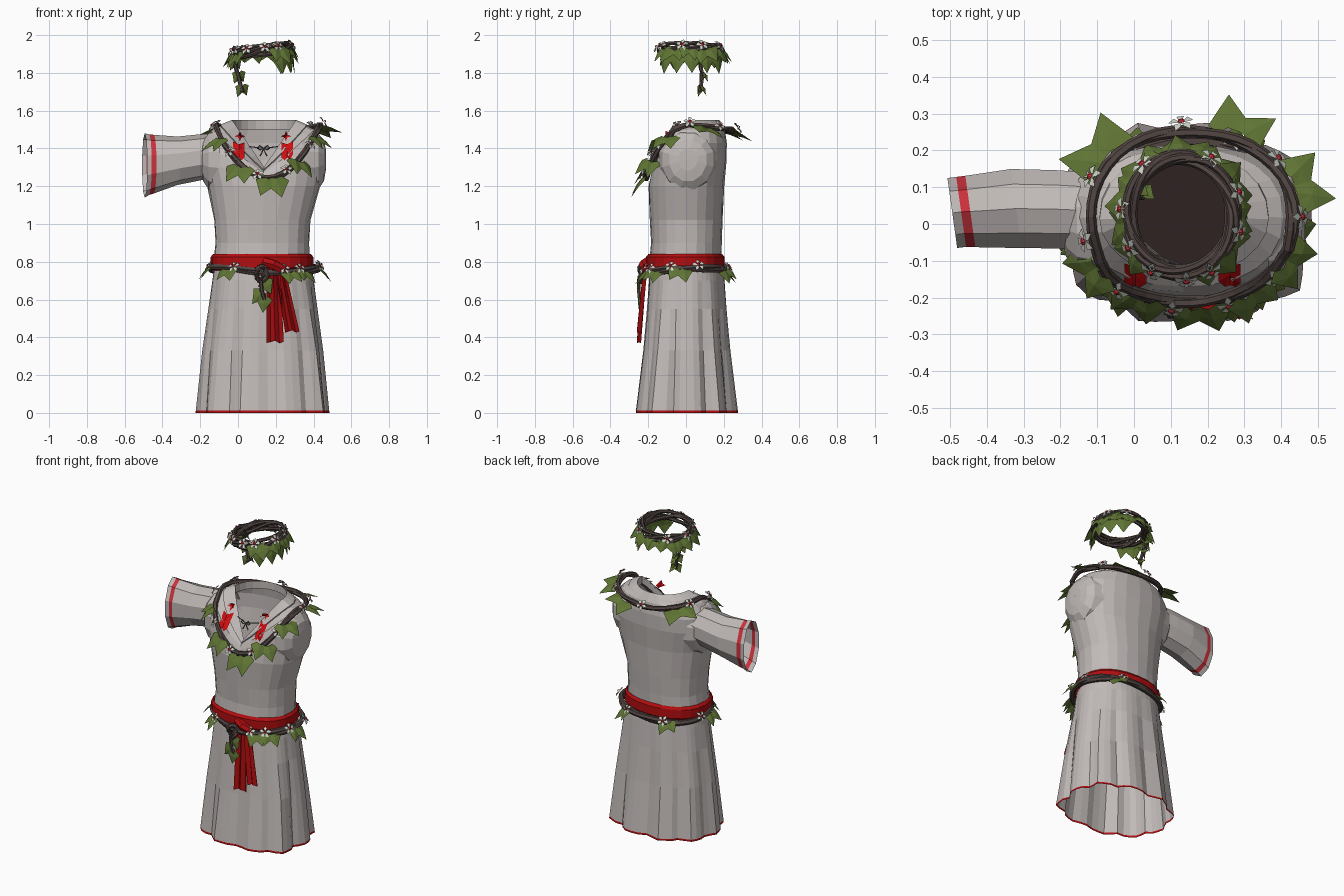
import bpy, math, random
from math import sin, cos, pi, radians
from mathutils import Vector
from mathutils.bvhtree import BVHTree

random.seed(4)
if "Cube" in bpy.data.objects:
    bpy.data.objects.remove(bpy.data.objects["Cube"])


def material(name, r, g, b):
    m = bpy.data.materials.new(name)
    m.use_nodes = True
    m.diffuse_color = (r, g, b, 1)
    node = m.node_tree.nodes["Principled BSDF"]
    node.inputs["Base Color"].default_value = (r, g, b, 1)
    node.inputs["Roughness"].default_value = 0.9
    return m


LINEN = material("linen", 0.53, 0.49, 0.475)
RED = material("red cloth", 0.45, 0.004, 0.005)
STITCH = material("bright red stitching", 0.62, 0.004, 0.005)
ROSE = material("rose red", 0.6, 0.03, 0.045)
DARK = material("dark lining", 0.028, 0.016, 0.016)
BARK = material("vine bark", 0.083, 0.06, 0.054)
LEAF = material("ivy green", 0.115, 0.175, 0.034)
PETAL = material("petal white", 0.62, 0.66, 0.58)
CORD = material("grey cord", 0.14, 0.13, 0.13)


class Part:
    """Collects geometry for one object."""
    def __init__(self, name, *mats):
        self.name, self.mats = name, mats
        self.verts, self.faces, self.slots = [], [], []

    def add(self, pts, faces, slot=0):
        n = len(self.verts)
        self.verts += [Vector(p) for p in pts]
        self.faces += [[i + n for i in f] for f in faces]
        self.slots += [slot] * len(faces)

    def loft(self, rings, closed=True, slots=None):
        n = len(rings[0])
        for k in range(len(rings) - 1):
            f = [(i, (i + 1) % n, n + (i + 1) % n, n + i) for i in range(n if closed else n - 1)]
            self.add(list(rings[k]) + list(rings[k + 1]), f, slots[k] if slots else 0)

    def tube(self, pts, radius, closed=False, sides=6):
        pts = [Vector(p) for p in pts]
        rings = []
        for i, p in enumerate(pts):
            a = pts[i - 1] if closed or i else p
            b = pts[(i + 1) % len(pts)] if closed or i < len(pts) - 1 else p
            t = (b - a).normalized()
            u = t.cross(Vector((0, 0, 1) if abs(t.z) < 0.9 else (0, 1, 0))).normalized()
            v = t.cross(u)
            rings.append([p + radius * (u * cos(2 * pi * j / sides) + v * sin(2 * pi * j / sides))
                          for j in range(sides)])
        self.loft(rings + rings[:1] if closed else rings)

    def build(self):
        me = bpy.data.meshes.new(self.name)
        me.from_pydata(self.verts, [], self.faces)
        for m in self.mats:
            me.materials.append(m)
        me.polygons.foreach_set("material_index", self.slots)
        bpy.context.collection.objects.link(bpy.data.objects.new(self.name, me))


def power(c, e):
    return math.copysign(abs(c) ** e, c)


def ring(z, cx, rx, cy, ry, dip=0, n=24, e=0.88, jitter=0):
    # oval ring; dip lowers the front half into a V
    out = []
    for i in range(n):
        c, s = cos(2 * pi * i / n), sin(2 * pi * i / n)
        k = 1 + random.uniform(-jitter, jitter)
        drop = dip * (1 - abs(c)) if s < 0 else 0
        out.append(Vector((cx + k * rx * power(c, e), cy + k * ry * power(s, e), z - drop)))
    return out


# Bodice with V neck
neck = ring(1.545, .138, .17, .02, .16, .25, e=1)
for p in neck[13:24]:
    p.y = .02 - .155 * (1 - abs(p.x - .138) / .17) ** .8
upper = [ring(0.8, .125, .255, -.005, .19), ring(0.9, .13, .25, 0, .187, jitter=.015),
         ring(1.02, .13, .256, 0, .192, jitter=.015), ring(1.2, .138, .3, 0, .2, jitter=.012),
         ring(1.34, .135, .328, .012, .203, .11), ring(1.43, .135, .322, .016, .2, .18),
         ring(1.5, .135, .27, .018, .188, .23), neck]
bodice = Part("bodice", LINEN)
bodice.loft(upper)
bodice.build()

# Folded collar along the neckline
lift = Vector((0, -0.006, 0.008))
collar = Part("collar", LINEN)
inner = [p + lift * 0.8 for p in neck]
outer = [a.lerp(b, 0.6) + lift for a, b in zip(neck, upper[-2])]
collar.loft([[p - lift for p in outer], outer, inner, [p - Vector((0, 0, .05)) for p in inner]])
collar.build()
tree = BVHTree.FromPolygons(bodice.verts + collar.verts, bodice.faces +
                            [[i + len(bodice.verts) for i in f] for f in collar.faces])


def front_y(x, z, default):
    hit = tree.ray_cast(Vector((x, -1, z)), Vector((0, 1, 0)))[0]
    return hit.y if hit and hit.y < 0.1 else default


# Dark lining inside the bodice
lining = Part("inner_lining", DARK)
lining.add(ring(1.0, .13, .24, 0, .175), [range(24)])
lining.build()

# Shoulder caps, the left one closing the empty armhole
for name, side in (("left_shoulder_cap", 1), ("right_shoulder_cap", -1)):
    cap = Part(name, LINEN)
    cap.loft([[(.135 + side * x, .01 + .15 * r * cos(a), 1.345 + (.15 + .03 * (sin(a) < 0)) * r * sin(a))
               for a in [2 * pi * (i + .5) / 12 for i in range(12)]]
              for x, r in ((.23, 1.05), (.29, .93), (.32, .68), (.33, .35), (.331, .01))])
    cap.build()

# Right sleeve with red cuff stripe
sleeve = Part("right_sleeve", LINEN, ROSE)
stations = [(-.1, .035, .11, 1.365, .112), (-.2, .04, .112, 1.353, .122), (-.32, .042, .113, 1.335, .128),
            (-.445, .034, .102, 1.317, .155), (-.47, .033, .1, 1.314, .16), (-.494, .03, .1, 1.31, .17)]
sleeve.loft([[(x - .14 * ry * cos(a), cy + ry * cos(a), cz + rz * sin(a)) for a in
              [2 * pi * (i + .5) / 10 for i in range(10)]] for x, cy, ry, cz, rz in stations],
            slots=[0, 0, 0, 1, 0])
sleeve.build()

# Pleated skirt with red hem, flaring at the front left
N = 50
pleat = [(1, .6, .25, -1, -.2)[i % 5] * random.uniform(.4, 1) + 1.3 * math.exp(-((i - 44) / 2.5) ** 2)
         for i in range(N)]
skirt = Part("skirt", LINEN, RED)
rows = []
for z, rx, ry, amp in ((.8, .255, .19, 0), (.7, .267, .2, .008), (.55, .284, .21, .03),
                       (.33, .31, .228, .055), (.012, .338, .264, .075), (0, .339, .265, .075)):
    base = ring(z, .133, rx, .004, ry, n=N, e=.92)
    rows.append([Vector((.133 + (p.x - .133) * (1 + amp * w), p.y * (1 + amp * w), z))
                 for p, w in zip(base, pleat)])
skirt.loft(rows, slots=[0, 0, 0, 0, 1])
skirt.build()

# Red sash, its knot and hanging tails
sash = Part("sash", RED)
sash.loft([ring(z, .127, .255 + d, -.004, .192 + d, jitter=.006)
           for z, d in ((.755, .004), (.77, .016), (.825, .016), (.842, .003))])
sash.tube([(.14, -.2, .8), (.19, -.225, .785), (.23, -.21, .76)], .026)
for x0, x1, b0, b1, zb in ((.15, .22, .15, .242, .37), (.195, .245, .25, .325, .425)):
    sash.loft([[(l + (r - l) * i / 4, y + (i % 2) * .022, z + (i % 3) * .006) for i in range(5)]
               for l, r, y, z in ((x0, x1, -.225, .78), ((x0 + b0) / 2, (x1 + b1) / 2, -.242, .6),
                                  (b0, b1, -.26, zb))], closed=False)
sash.build()

# Red embroidery on both sides of the neckline
stitch = Part("embroidery", STITCH)
fringe = [(-.03, .05), (0, .035), (.03, .045), (.03, -.035), (.012, -.05), (0, -.035), (-.015, -.05), (-.03, -.02)]
star = [(r * cos(i * pi / 4), r * sin(i * pi / 4)) for i, r in enumerate((.028, .01) * 4)]
for side in (-1, 1):
    for shape, dx, cz in ((star, .122, 1.465), (fringe, .128, 1.387)):
        pts = [(.132 + side * (dx - px), cz + pz) for px, pz in [(0, 0)] + shape]
        stitch.add([(x, front_y(x, z, -.1) - .009, z) for x, z in pts],
                   [(0, i + 1, (i + 1) % 8 + 1) for i in range(8)])
stitch.build()

# Lacing bow at the neck
bow = Part("neck_bow", CORD)
for s in (-1, 1):
    bow.tube([(.135 + s * x, -.115, 1.4 + z) for x, z in ((0, 0), (.022, .016), (.032, 0), (.018, -.008), (0, 0),
                                                          (.012, -.03), (.02, -.04))], .004, sides=5)
    bow.tube([(.135, -.115, 1.4), (.135 + s * .075, -.085, 1.41)], .003, sides=5)
bow.build()


def leaf(part, base, d, side, size):
    # folded ivy leaf
    d, side = d.normalized(), side.normalized()
    n = d.cross(side)
    for s in (-1, 1):
        shape = ((.4, 0), (0, 0), (-.12, .28), (.15, .58), (.48, .36), (1.05, 0))
        part.add([base + size * (d * u + side * s * v - n * (.25 * v + .2 * u * u)) for u, v in shape],
                 [(0, i, i + 1) for i in range(1, 5)], 1)


def flower(part, base, n, size):
    # five white petals and a red heart
    n = n.normalized()
    u = n.cross(Vector((.3, .2, 1))).normalized()
    v = n.cross(u)
    for k in range(5):
        a = 2 * pi * k / 5
        t, w = u * cos(a) + v * sin(a), v * cos(a) - u * sin(a)
        part.add([base, base + size * (t * .65 + w * .3 + n * .15), base + size * (t - n * .1),
                  base + size * (t * .65 - w * .3 + n * .15)], [(0, 1, 2, 3)], 2)
    part.add([base + size * (.3 * (u * cos(a) + v * sin(a)) + n * .2)
              for a in [2 * pi * i / 6 for i in range(6)]] + [base + n * size * .4],
             [(i, (i + 1) % 6, 6) for i in range(6)], 3)


def garland(name, path, strands, radius, wobble, turns, leaves, blooms, size, droop):
    g = Part(name, BARK, LEAF, PETAL, ROSE)
    for k in range(strands):
        pts = []
        for i in range(40):
            a = 2 * pi * i / 40
            w = (turns + k % 2) * a + 2 * pi * k / strands
            pts.append(path(a) + Vector((cos(a), sin(a), 0)) * wobble[0] * cos(w)
                       + Vector((0, 0, wobble[1] * sin(w))))
        g.tube(pts, radius, closed=True)
    for deg in leaves:
        a = radians(deg)
        out = Vector((cos(a), sin(a), 0))
        side = Vector((-sin(a), cos(a), random.uniform(-.3, .3)))
        for turn in (-.5, .45):
            d = out + side * (turn + random.uniform(-.2, .2)) - Vector((0, 0, droop(a)))
            leaf(g, path(a) + out * (radius + .006) + side * turn * size * .5, d,
                 side - d * side.dot(d) / d.length_squared, size * random.uniform(.85, 1.15))
    for deg in blooms:
        a = radians(deg)
        out = Vector((cos(a), sin(a), .7))
        flower(g, path(a) + out * (radius + wobble[0] * .5 + .004), out, .036)
    return g


# Neck garland resting on the shoulders
def neck_path(a):
    s = sin(a)
    p = Vector((.155 + .278 * cos(a), .02 + .235 * s, 1.525 - .03 * max(0, s) - .285 * max(0, -s) ** 2))
    if s < -.3:
        p.y = min(p.y, front_y(p.x, p.z, p.y) - .014)
    return p


garland("neck_garland", neck_path, 2, .014, (.006, .006), 3, (140, 66, 20, -28, -55, -85, -118, -150),
        (155, 95, 0, -40, -70, -100, -132, -165, 38), .1,
        lambda a: .25 + .85 * max(0, -sin(a))).build()


# Belt vine with knot and hanging end
def belt_path(a):
    return Vector((.14 + .283 * cos(a), .003 + .222 * sin(a), .757 + .01 * sin(2 * a + 1)))


belt = garland("belt_vine", belt_path, 2, .016, (.006, .009), 2, (-172, -130, -62, -45, -8, 60, 120),
               (-122, -70, -52, -20, 15, 65, 115, 165), .075, lambda a: .9)
belt.tube([(.125 + .028 * cos(t), -.235 + .012 * sin(2 * t), .735 + .04 * sin(t))
           for t in [2 * pi * i / 12 for i in range(12)]], .014, closed=True)
belt.tube([(.15, -.235, .76), (.12, -.25, .7), (.125, -.25, .65), (.14, -.245, .6)], .011)
for x, z, s in ((.14, .61, -.1), (.125, .64, -.8), (.14, .7, .5)):
    leaf(belt, Vector((x, -.252, z)), Vector((s, -.15, -1)), Vector((1, 0, s)), .075)
belt.build()


# Floating crown of twisted vines with a trailing sprig
def crown_path(a):
    return Vector((.128 + .142 * cos(a), .025 + .157 * sin(a), 1.92 + .015 * cos(a)))


crown = garland("vine_crown", crown_path, 6, .0105, (.013, .026), 1, range(-55, 240, 27),
                (-85, -60, -15, 20, 60, 130, 175, -120, -150), .08, lambda a: 1.2)
sprig = [(.0, .07, 1.91), (-.015, .08, 1.84), (.005, .085, 1.77), (.022, .075, 1.7)]
crown.tube(sprig, .011)
for k, (x, y, z) in enumerate(sprig[1:]):
    for s in (-1, 1):
        leaf(crown, Vector((x, y, z + .03)), Vector((.35 * s, .4 * s, -1)), Vector((1, -.6 * s, .3 * s)), .06)
for deg in range(-50, 80, 26):
    a = radians(deg)
    leaf(crown, crown_path(a) + Vector((.02 * cos(a), .02 * sin(a), -.04)), Vector((.3 * cos(a), .3 * sin(a), -1)),
         Vector((-sin(a), cos(a), 0)), .09)
crown.build()
